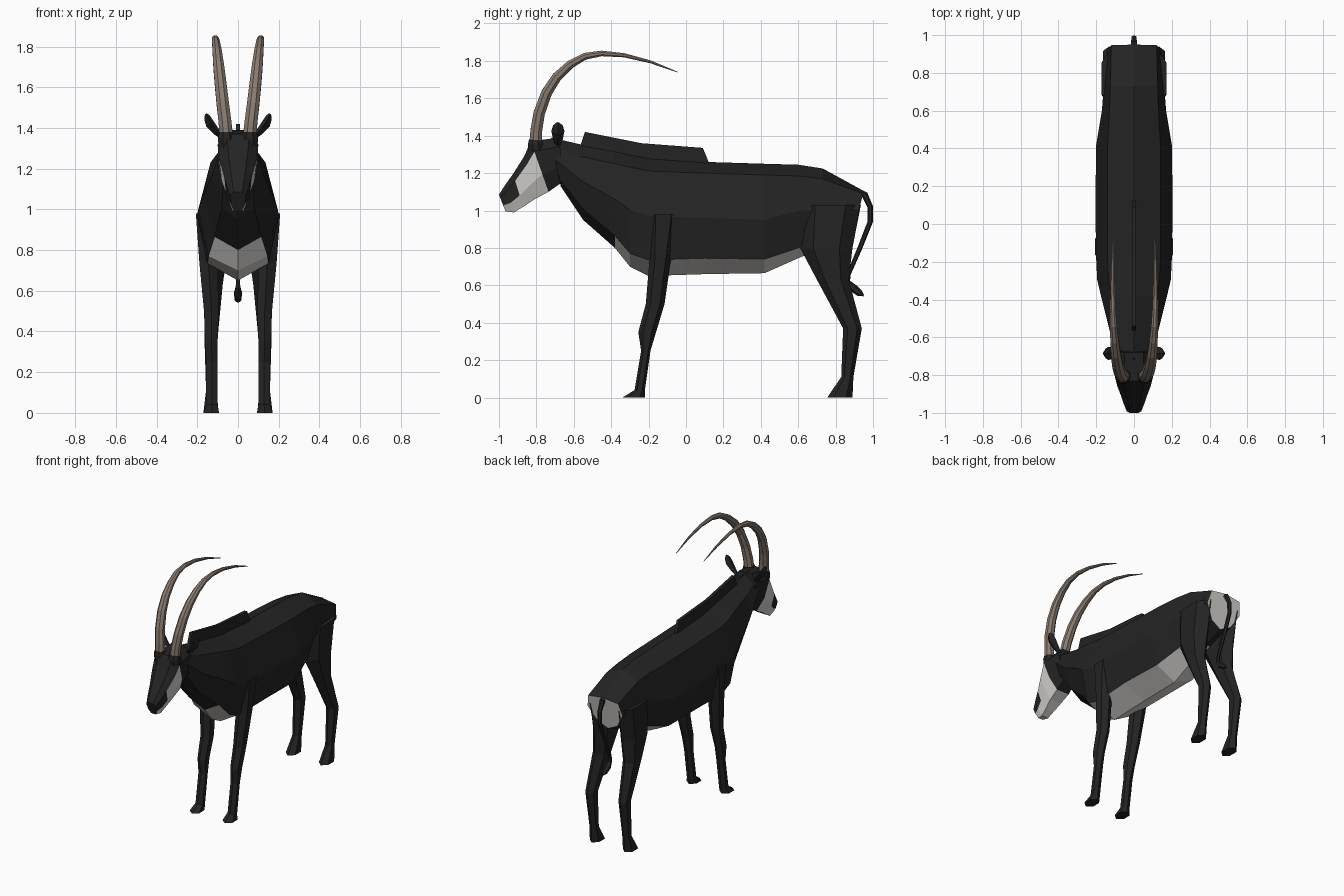
import bpy, bmesh, math
from mathutils import Vector

if "Cube" in bpy.data.objects:
    bpy.data.objects.remove(bpy.data.objects["Cube"])


def material(name, rgb):
    m = bpy.data.materials.new(name)
    m.diffuse_color = (*rgb, 1)
    m.use_nodes = True
    m.node_tree.nodes["Principled BSDF"].inputs["Base Color"].default_value = m.diffuse_color
    return m


BLACK = material("black coat", (0.017, 0.017, 0.017))
WHITE = material("white coat", (0.68, 0.66, 0.63))
HORN = material("horn brown", (0.25, 0.20, 0.165))


def loft(name, rings, mats, rule=lambda i, j: 0, mirror=False):
    """Skin closed rings of points; rule(segment, side) picks the colour, -1 / 99 are the caps."""
    bm = bmesh.new()
    vs = [[bm.verts.new(p) for p in r] for r in rings]
    n = len(rings[0])
    for i in range(len(rings) - 1):
        for j in range(n):
            k = (j + 1) % n
            f = bm.faces.new((vs[i][j], vs[i][k], vs[i + 1][k], vs[i + 1][j]))
            f.material_index = rule(i, j)
    bm.faces.new(vs[0]).material_index = rule(-1, 0)
    bm.faces.new(vs[-1]).material_index = rule(99, 0)
    if mirror:
        geo = bmesh.ops.duplicate(bm, geom=bm.verts[:] + bm.edges[:] + bm.faces[:])
        for v in geo["geom"]:
            if isinstance(v, bmesh.types.BMVert):
                v.co.x *= -1
    bmesh.ops.recalc_face_normals(bm, faces=bm.faces[:])
    me = bpy.data.meshes.new(name)
    bm.to_mesh(me)
    bm.free()
    for m in mats:
        me.materials.append(m)
    ob = bpy.data.objects.new(name, me)
    bpy.context.collection.objects.link(ob)
    return ob


def tube(path, sides):
    """Rings around a path of (x, y, z, radius)."""
    pts = [Vector(p[:3]) for p in path]
    rings = []
    for i, p in enumerate(pts):
        t = (pts[min(i + 1, len(pts) - 1)] - pts[max(i - 1, 0)]).normalized()
        u = Vector((1, 0, 0))
        u = (u - t * u.dot(t)).normalized()
        w = t.cross(u)
        angles = [2 * math.pi * (k + 0.5) / sides for k in range(sides)]
        rings.append([p + (u * math.cos(a) + w * math.sin(a)) * path[i][3] for a in angles])
    return rings


# Body and neck: y top, y bottom, five heights from top to bottom, three half widths
def body_ring(yt, yb, zt, zu, zm, zl, zb, xu, xm, xl):
    def p(x, z):
        return (x, yt + (yb - yt) * (zt - z) / (zt - zb), z)
    half = [(xu, zu), (xm, zm), (xl, zl)]
    return ([p(0, zt)] + [p(x, z) for x, z in half] + [p(0, zb)]
            + [p(-x, z) for x, z in reversed(half)])


body = [
    (-.72, -.67, 1.39, 1.34, 1.27, 1.17, 1.13, .06, .095, .07),
    (-.57, -.55, 1.355, 1.29, 1.16, 1.01, .95, .09, .13, .08),
    (-.38, -.38, 1.32, 1.25, 1.06, .865, .80, .12, .175, .115),
    (-.29, -.30, 1.30, 1.23, 1.0, .77, .70, .135, .195, .145),
    (-.18, -.20, 1.28, 1.21, .97, .735, .65, .14, .2, .15),
    (.10, .10, 1.26, 1.2, .96, .745, .66, .14, .205, .16),
    (.42, .42, 1.25, 1.19, .95, .74, .665, .14, .2, .155),
    (.60, .60, 1.245, 1.185, 1.0, .80, .745, .13, .17, .12),
    (.73, .73, 1.225, 1.17, 1.0, .85, .80, .125, .16, .10),
    (.95, .89, 1.105, 1.09, 1.0, .90, .86, .12, .14, .08),
]
loft("body", [body_ring(*r) for r in body], [BLACK, WHITE],
     lambda i, j: int((j in (3, 4) and 2 <= i <= 7) or i == 99))


# Head: top y, top z, bottom y, bottom z, half width
def head_ring(yt, zt, yb, zb, w):
    half = [(.55, 0), (1, .2), (.9, .65), (.5, 1)]
    pts = [(w * a, yt + (yb - yt) * f, zt + (zb - zt) * f) for a, f in half]
    return pts + [(-x, y, z) for x, y, z in reversed(pts)]


def head_colour(i, j):
    if i < 1 or i == 99 or j in (0, 6, 7):
        return 0
    return 0 if i >= 3 and j in (1, 5) else 1


head = [(-.68, 1.39, -.65, 1.16, .09), (-.83, 1.37, -.735, 1.10, .10),
        (-.865, 1.29, -.81, 1.06, .09), (-.925, 1.195, -.87, 1.02, .067),
        (-.965, 1.14, -.92, .99, .053), (-1.0, 1.085, -.965, .995, .038)]
loft("head", [head_ring(*r) for r in head], [BLACK, WHITE], head_colour)


# Legs: height, y range, x range, six sided
def leg_ring(z, y0, y1, x0, x1):
    xc, d = (x0 + x1) / 2, (y1 - y0) * .25
    return [(xc, y0, z), (x1, y0 + d, z), (x1, y1 - d, z),
            (xc, y1, z), (x0, y1 - d, z), (x0, y0 + d, z)]


front = [(.98, -.205, -.035, .1, .207), (.74, -.195, -.08, .1, .19),
         (.5, -.215, -.115, .095, .167), (.35, -.255, -.16, .1, .162),
         (.25, -.24, -.19, .1, .157), (.04, -.275, -.22, .1, .157),
         (0, -.34, -.22, .093, .17)]
hind = [(1.03, .61, .935, .06, .172), (.8, .61, .89, .05, .17),
        (.63, .70, .87, .075, .165), (.37, .84, .94, .1, .165),
        (.11, .83, .895, .105, .157), (0, .755, .89, .095, .17)]
loft("front_legs", [leg_ring(*r) for r in front], [BLACK], mirror=True)
loft("hind_legs", [leg_ring(*r) for r in hind], [BLACK], mirror=True)

# Mane: thin plate standing on the neck and back
mane = [(-.57, 1.33), (-.54, 1.42), (-.24, 1.36), (.09, 1.335), (.125, 1.25), (-.2, 1.25)]
loft("mane", [[(x, y, z) for y, z in mane] for x in (-.011, .011)], [BLACK])

# Horns sweeping back, with dark collars
horn = [(.057, -.805, 1.35, .036), (.064, -.80, 1.43, .034), (.075, -.785, 1.52, .033),
        (.087, -.745, 1.63, .031), (.096, -.69, 1.715, .028), (.103, -.62, 1.78, .024),
        (.109, -.54, 1.825, .02), (.112, -.45, 1.84, .016), (.113, -.33, 1.83, .012),
        (.112, -.19, 1.795, .008), (.11, -.045, 1.74, .002)]
loft("horns", tube(horn, 8), [HORN], mirror=True)
collar = [(.055, -.80, 1.31, .045), (.057, -.805, 1.355, .044), (.057, -.805, 1.38, .037)]
loft("horn_collars", tube(collar, 8), [BLACK], mirror=True)

# Ears: flattened leaf shapes leaning outward
ear = [(.07, 1.35, .015), (.10, 1.38, .026), (.135, 1.425, .035), (.15, 1.455, .026), (.158, 1.47, .008)]
loft("ears", [[(x, -.685 - w, z), (x + w * .6, -.685, z - w * .5), (x, -.685 + w, z),
               (x - w * .4, -.685, z + w * .3)] for x, z, w in ear], [BLACK], mirror=True)

# Tail with a tuft
tail = [(0, .92, 1.10, .018), (0, .955, 1.085, .018), (0, .985, 1.02, .015), (0, .985, .94, .014),
        (0, .93, .80, .013), (0, .87, .66, .011), (0, .865, .62, .013),
        (0, .895, .585, .022), (0, .93, .557, .018), (0, .95, .545, .004)]
loft("tail", tube(tail, 6), [BLACK])
